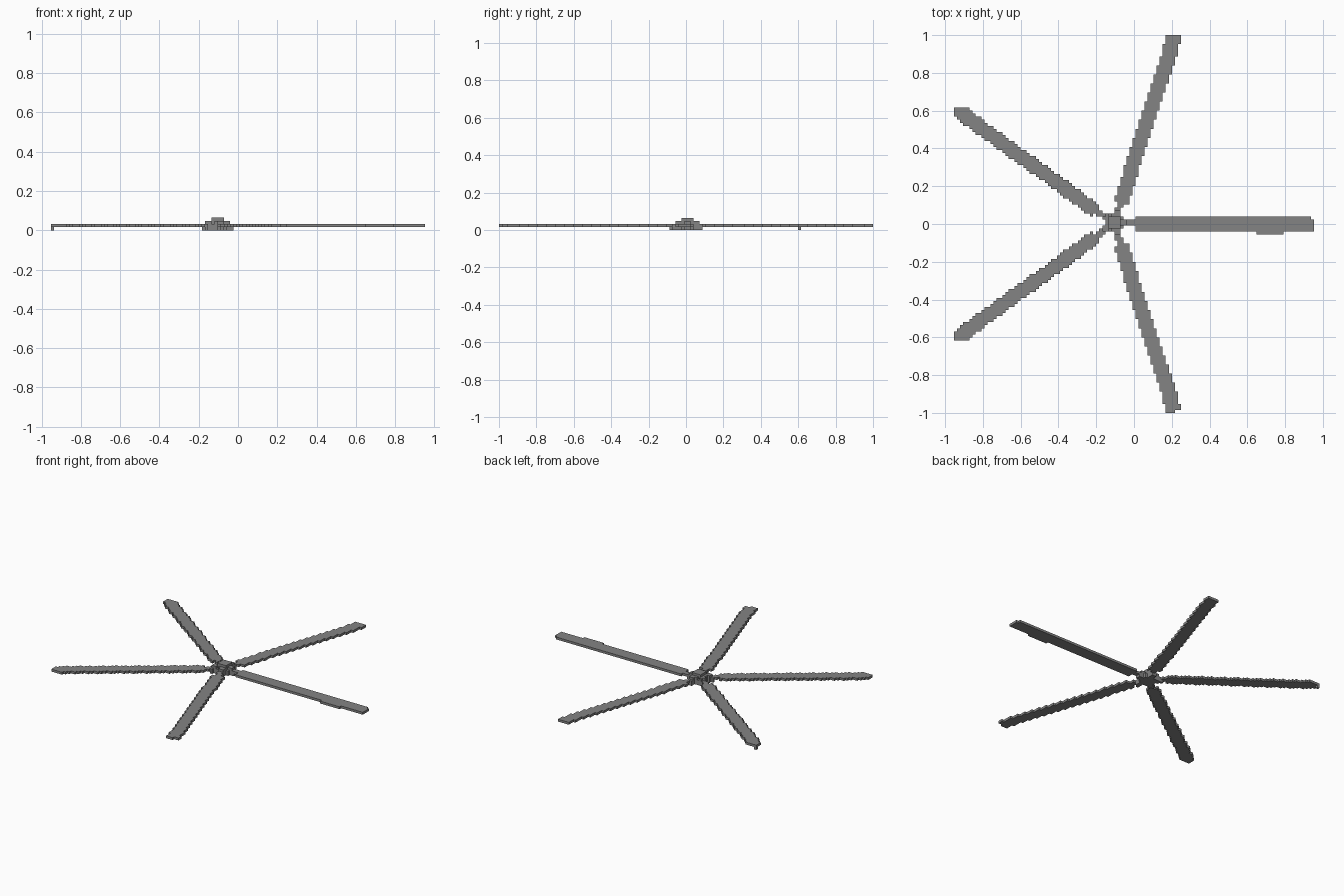
import bpy, bmesh, math
from mathutils import Vector

cube = bpy.data.objects.get("Cube")
if cube:
    bpy.data.objects.remove(cube, do_unlink=True)

V = 0.016                     # block size
NX, NY, NZ = 119, 125, 4      # block grid
X0, Y0 = -NX * V / 2, -NY * V / 2
CX = -0.107                   # rotor axis

grey = bpy.data.materials.new("rotor grey")
grey.use_nodes = True
grey.diffuse_color = (0.23, 0.23, 0.23, 1)
grey.node_tree.nodes["Principled BSDF"].inputs["Base Color"].default_value = (0.23, 0.23, 0.23, 1)

# One block face per direction: normal and the two axes spanning it
SIDES = [(Vector(n), Vector(u), Vector(n).cross(Vector(u))) for n, u in (
    ((1, 0, 0), (0, 1, 0)), ((-1, 0, 0), (0, 1, 0)), ((0, 1, 0), (0, 0, 1)),
    ((0, -1, 0), (0, 0, 1)), ((0, 0, 1), (1, 0, 0)), ((0, 0, -1), (1, 0, 0)))]


def build(name, cells):
    """Skin a set of blocks with only their outer faces."""
    bm = bmesh.new()
    for c in cells:
        mid = Vector((X0 + (c[0] + .5) * V, Y0 + (c[1] + .5) * V, (c[2] + .5) * V))
        for n, u, w in SIDES:
            if tuple(int(c[k] + n[k]) for k in range(3)) in cells:
                continue
            corners = [mid + (n + u * a + w * b) * V / 2
                       for a, b in ((-1, -1), (1, -1), (1, 1), (-1, 1))]
            bm.faces.new([bm.verts.new(p) for p in corners])
    bmesh.ops.remove_doubles(bm, verts=bm.verts, dist=V * 0.05)
    mesh = bpy.data.meshes.new(name)
    bm.to_mesh(mesh)
    bm.free()
    mesh.materials.append(grey)
    ob = bpy.data.objects.new(name, mesh)
    bpy.context.collection.objects.link(ob)


def along(i, j, angle, cy=0.0):
    """Distance of a block along and across a spoke."""
    x, y = X0 + (i + .5) * V - CX, Y0 + (j + .5) * V - cy
    a = math.radians(angle)
    return x * math.cos(a) + y * math.sin(a), y * math.cos(a) - x * math.sin(a)


# Blades: one block thick, tapering quickly at the root
ROOT = 0.112
BLADES = [("blade_left", 0, 1.06, 1.0), ("blade_back_left", 72, 1.06, 1.0),
          ("blade_back_right", 144, 1.04, 0.616),
          ("blade_front_right", 216, 1.04, 0.616), ("blade_front_left", 288, 1.045, 1.0)]
for name, angle, length, y_limit in BLADES:
    cells = set()
    for i in range(NX):
        for j in range(NY):
            r, t = along(i, j, angle)
            half = min(0.038, 0.02 + (r - 0.105) * 0.9)
            if ROOT <= r < length and abs(t) < half and abs(Y0 + (j + .5) * V) < y_limit:
                cells.add((i, j, 1))
    if angle == 0:
        # Trailing edge tab and clipped tip corner
        cells |= {(i, 59, 1) for i in range(100, 109)}
        cells.discard((NX - 1, 64, 1))
    if angle == 144:
        # Small drop at the tip corner
        cells |= {(0, 100, 0), (0, 100, 1)}
    build(name, cells)

# Hub: stepped core with five spoke arms, one step shorter on each level
hub = set()
for i in range(40, 66):
    for j in range(50, 76):
        for k, (core, arm) in enumerate(((0.05, 0.085), (0.05, ROOT), (0.044, 0.066))):
            if math.hypot(*along(i, j, 0, 0.008)) < core:
                hub.add((i, j, k))
            for _, angle, _, _ in BLADES:
                r, t = along(i, j, angle, 0.008 if angle == 0 else 0.004)
                if 0 <= r < arm and abs(t) < 0.0165:
                    hub.add((i, j, k))
# Square cap on top
hub |= {(i, j, 3) for i in range(51, 55) for j in range(61, 65)}
build("hub", hub)
